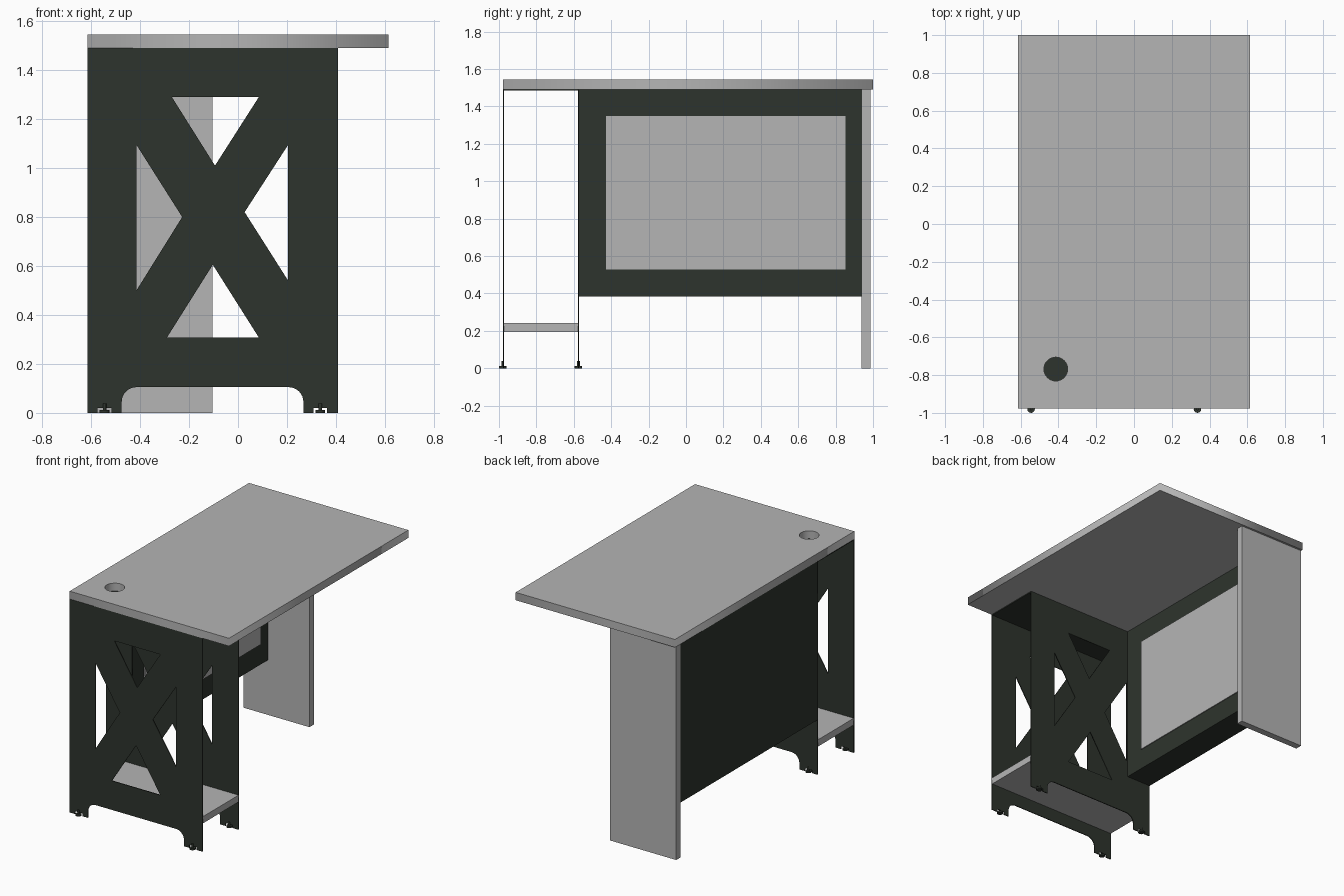
import bpy
import bmesh
from math import sin, cos, pi
from mathutils import Matrix, Vector

if "Cube" in bpy.data.objects:
    bpy.data.objects.remove(bpy.data.objects["Cube"], do_unlink=True)


def material(name, rgb):
    mat = bpy.data.materials.new(name)
    mat.use_nodes = True
    color = (*rgb, 1)
    mat.diffuse_color = color
    mat.node_tree.nodes["Principled BSDF"].inputs["Base Color"].default_value = color
    return mat


GREY = material("light_grey_board", (0.46, 0.46, 0.46))
GREEN = material("dark_green_metal", (0.027, 0.034, 0.026))


def add_mesh(name, mesh, mat):
    mesh.materials.clear()
    mesh.materials.append(mat)
    ob = bpy.data.objects.new(name, mesh)
    bpy.context.collection.objects.link(ob)
    return ob


def box(name, low, high, mat):
    low, high = Vector(low), Vector(high)
    bm = bmesh.new()
    bmesh.ops.create_cube(bm, size=1)
    bmesh.ops.scale(bm, vec=high - low, verts=bm.verts)
    bmesh.ops.translate(bm, vec=(low + high) / 2, verts=bm.verts)
    mesh = bpy.data.meshes.new(name)
    bm.to_mesh(mesh)
    bm.free()
    return add_mesh(name, mesh, mat)


def arc(cx, cy, r, start, end, steps):
    angles = [start + (end - start) * i / steps for i in range(steps + 1)]
    return [(cx + r * cos(a), cy + r * sin(a)) for a in angles]


def sheet(name, loops, thickness, matrix, mat):
    """Flat board from an outline and its holes."""
    curve = bpy.data.curves.new(name + "_outline", "CURVE")
    curve.dimensions = "2D"
    curve.fill_mode = "BOTH"
    curve.extrude = thickness / 2
    for loop in loops:
        spline = curve.splines.new("POLY")
        spline.points.add(len(loop) - 1)
        for point, (u, v) in zip(spline.points, loop):
            point.co = (u, v, 0, 1)
        spline.use_cyclic_u = True
    helper = bpy.data.objects.new(name + "_outline", curve)
    bpy.context.collection.objects.link(helper)
    graph = bpy.context.evaluated_depsgraph_get()
    mesh = bpy.data.meshes.new_from_object(helper.evaluated_get(graph))
    bpy.data.objects.remove(helper, do_unlink=True)
    mesh.transform(matrix)
    mesh.name = name
    return add_mesh(name, mesh, mat)


# Main dimensions
LEFT, RIGHT, FRAME_RIGHT = -0.615, 0.615, 0.409
FRONT, BACK, INNER = -0.978, 1.0, -0.572
UNDER, TOP = 1.49, 1.545
METAL = 0.006
FEET_X = (-0.545, 0.336)

# Desktop with a cable hole
desk = [(LEFT, FRONT), (RIGHT, FRONT), (RIGHT, BACK), (LEFT, BACK)]
cable_hole = arc(-0.414, -0.768, 0.063, 0, 2 * pi, 32)[:-1]
sheet("desktop", [desk, cable_hole], TOP - UNDER,
      Matrix.Translation((0, 0, (UNDER + TOP) / 2)), GREY)


# Metal leg panels: crossed braces, arched base and notches for the feet
def notch(x):
    return [(x - 0.028, 0), (x - 0.028, 0.02), (x + 0.028, 0.02), (x + 0.028, 0)]


r, arch_l, arch_r, arch_z = 0.06, -0.475, 0.267, 0.105
outline = ([(LEFT, 0)] + notch(FEET_X[0]) + [(arch_l, 0)]
           + arc(arch_l + r, arch_z - r, r, pi, pi / 2, 8)
           + arc(arch_r - r, arch_z - r, r, pi / 2, 0, 8)
           + [(arch_r, 0)] + notch(FEET_X[1])
           + [(FRAME_RIGHT, 0), (FRAME_RIGHT, UNDER), (LEFT, UNDER)])
openings = [
    [(-0.27, 1.29), (0.085, 1.29), (-0.094, 1.01)],
    [(-0.415, 1.095), (-0.415, 0.5), (-0.228, 0.8)],
    [(0.205, 1.095), (0.205, 0.54), (0.027, 0.82)],
    [(-0.29, 0.308), (0.085, 0.308), (-0.103, 0.605)],
]
upright = Matrix.Rotation(pi / 2, 4, "X")
for name, y in (("front_leg_panel", FRONT + METAL / 2),
                ("inner_leg_panel", INNER - METAL / 2)):
    sheet(name, [outline] + openings, METAL,
          Matrix.Translation((0, y, 0)) @ upright, GREEN)

# Metal plate joining the leg panels under the desktop
box("leg_top_plate", (LEFT, FRONT + METAL, UNDER - METAL),
    (FRAME_RIGHT, INNER - METAL, UNDER), GREEN)

# Low shelf between the leg panels
box("shelf", (LEFT, FRONT + METAL, 0.195), (FRAME_RIGHT, INNER - METAL, 0.242), GREY)


# Levelling feet: a disc with a short stem
def foot(name, x, y):
    bm = bmesh.new()
    for radius, low, high in ((0.02, 0, 0.011), (0.007, 0.011, 0.038)):
        bmesh.ops.create_cone(
            bm, cap_ends=True, segments=16, radius1=radius, radius2=radius,
            depth=high - low, matrix=Matrix.Translation((x, y, (low + high) / 2)))
    mesh = bpy.data.meshes.new(name)
    bm.to_mesh(mesh)
    bm.free()
    add_mesh(name, mesh, GREEN)


for row, y in (("front", FRONT - 0.002), ("inner", INNER - METAL / 2)):
    for side, x in zip(("right", "left"), FEET_X):
        foot(f"{row}_{side}_foot", x, y)

# Rear board leg
LEG_Y = 0.938
box("rear_leg", (LEFT, LEG_Y, 0), (-0.105, 0.986, UNDER), GREY)

# Side cabinet with a pale inset door
CABINET_X = -0.425
box("side_cabinet", (LEFT, INNER, 0.383), (CABINET_X, LEG_Y, UNDER), GREEN)
box("cabinet_door", (CABINET_X, -0.428, 0.527), (CABINET_X + 0.006, 0.852, 1.349), GREY)
